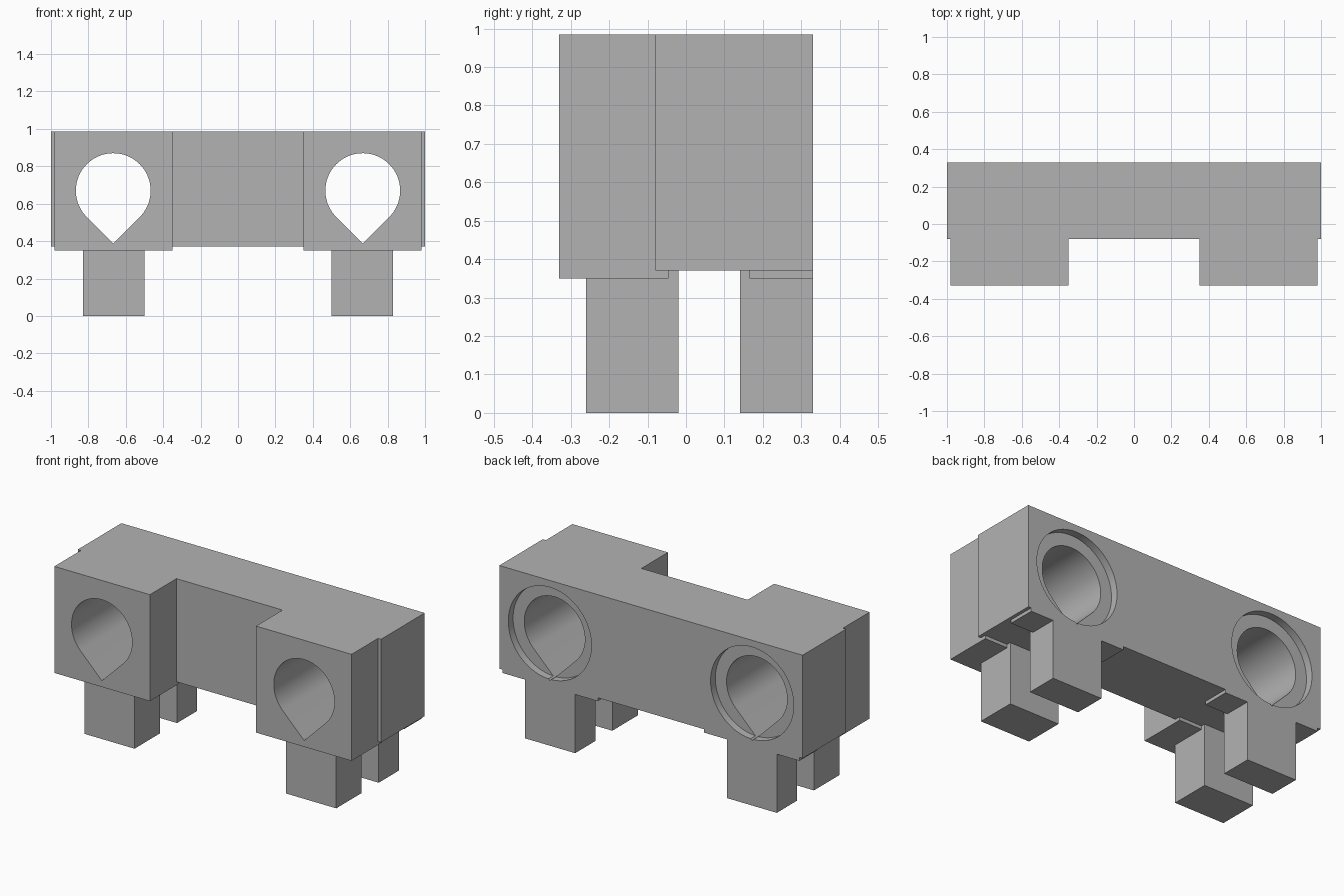
import bpy, bmesh, math
from mathutils import Vector

cube = bpy.data.objects.get("Cube")
if cube:
    bpy.data.objects.remove(cube, do_unlink=True)

grey = bpy.data.materials.new("plain grey")
grey.use_nodes = True
grey.diffuse_color = (0.45, 0.45, 0.45, 1)
grey.node_tree.nodes["Principled BSDF"].inputs["Base Color"].default_value = grey.diffuse_color

BACK, FRONT, TOP, BELLY, PAD = 0.33, -0.33, 0.985, 0.37, 0.35
BORE_X, BORE_Z, BORE_R = 0.667, 0.67, 0.2


def prism(name, points, direction):
    """Extrude a closed outline of 3D points along a direction."""
    bm = bmesh.new()
    face = bm.faces.new([bm.verts.new(p) for p in points])
    top = bmesh.ops.extrude_face_region(bm, geom=[face])
    moved = [v for v in top["geom"] if isinstance(v, bmesh.types.BMVert)]
    bmesh.ops.translate(bm, verts=moved, vec=Vector(direction))
    bmesh.ops.recalc_face_normals(bm, faces=bm.faces)
    mesh = bpy.data.meshes.new(name)
    bm.to_mesh(mesh)
    bm.free()
    mesh.materials.append(grey)
    obj = bpy.data.objects.new(name, mesh)
    bpy.context.collection.objects.link(obj)
    return obj


def box(name, x0, x1, y0, y1, z0, z1):
    outline = [(x0, y0, z0), (x1, y0, z0), (x1, y1, z0), (x0, y1, z0)]
    return prism(name, outline, (0, 0, z1 - z0))


def cut(target, cutter):
    mod = target.modifiers.new("cut", 'BOOLEAN')
    mod.operation, mod.solver, mod.object = 'DIFFERENCE', 'EXACT', cutter
    bpy.context.view_layer.objects.active = target
    bpy.ops.object.modifier_apply(modifier=mod.name)
    bpy.data.objects.remove(cutter, do_unlink=True)


def arc(x, y, radius, start, end, steps):
    angles = [math.radians(start + (end - start) * i / steps) for i in range(steps + 1)]
    return [(x + radius * math.cos(a), y, BORE_Z + radius * math.sin(a)) for a in angles]


# Main body: U-shaped plan with two forward blocks
half = [(0.35, -0.08), (0.35, FRONT), (0.98, FRONT), (0.98, -0.08), (1, -0.08), (1, BACK)]
plan = half + [(-x, y) for x, y in reversed(half)]
body = prism("body", [(x, y, BELLY) for x, y in plan], (0, 0, TOP - BELLY))

for side, s in (("left", 1), ("right", -1)):
    # Teardrop bore right through, with a shallow round recess at the back
    x = s * BORE_X
    tip = (x, -0.5, BORE_Z - BORE_R * math.sqrt(2))
    cut(body, prism("bore_cutter", arc(x, -0.5, BORE_R, -45, 225, 54) + [tip], (0, 1, 0)))
    ring = arc(x, BACK - 0.045, 0.274, 0, 360, 72)[:-1]
    cut(body, prism("recess_cutter", ring, (0, 0.2, 0)))

    # Thin pads under the body and the legs below them
    for end, pad_y, leg_y in (("front", (FRONT, -0.045), (-0.26, -0.02)),
                              ("back", (0.165, BACK), (0.14, BACK))):
        xs = sorted((s * 0.35, s * 0.98))
        box(f"{side}_{end}_pad", *xs, *pad_y, PAD, BELLY)
        xs = sorted((s * 0.5, s * 0.83))
        box(f"{side}_{end}_leg", *xs, *leg_y, 0, BELLY)

# Smooth bores with crisp outer edges
bpy.ops.object.select_all(action='DESELECT')
body.select_set(True)
bpy.context.view_layer.objects.active = body
bpy.ops.object.shade_smooth_by_angle(angle=math.radians(30))
